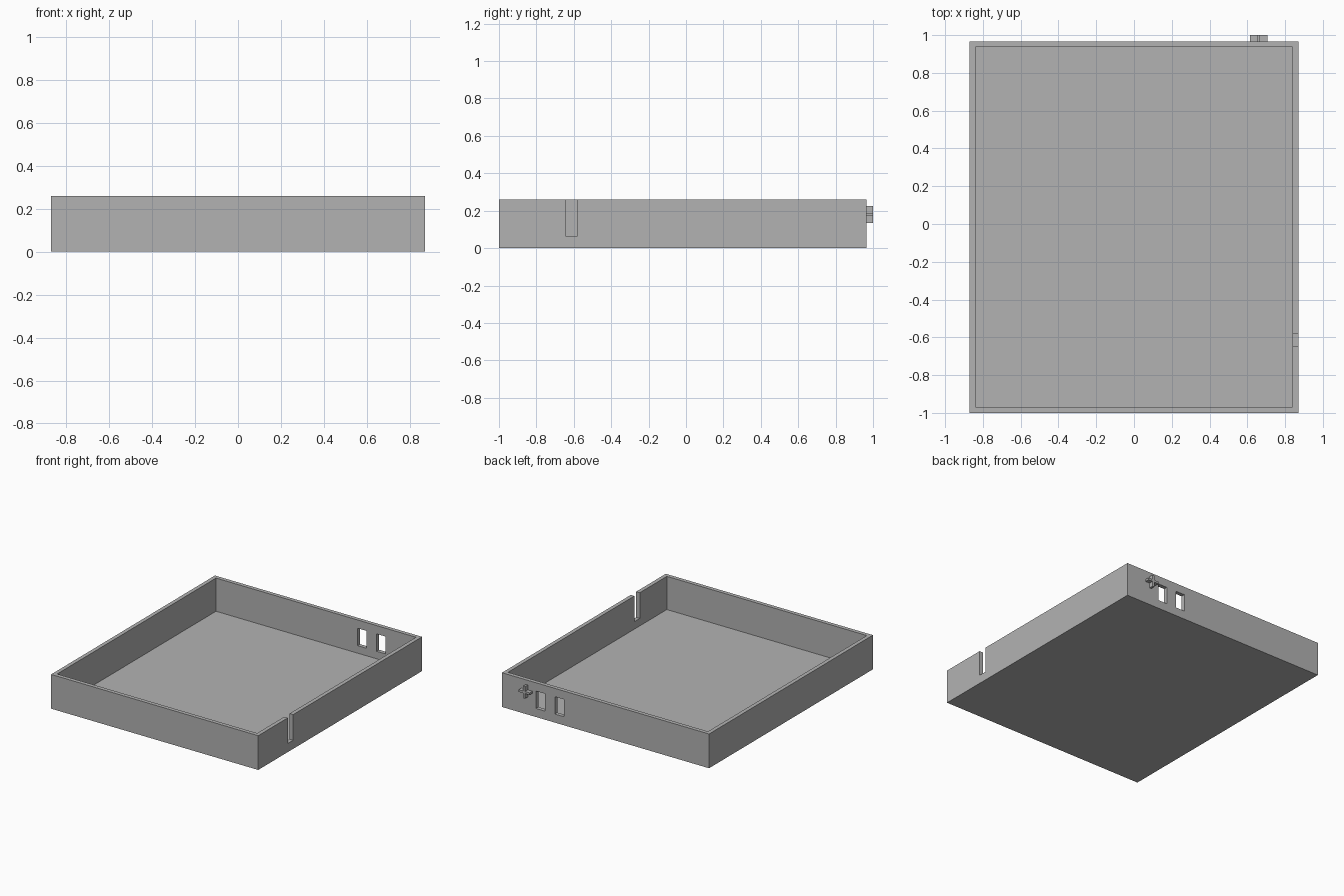
import bpy
import bmesh

default = bpy.data.objects.get("Cube")
if default:
    bpy.data.objects.remove(default, do_unlink=True)

grey = bpy.data.materials.new("plain grey")
grey.use_nodes = True
colour = (0.448, 0.448, 0.448, 1)
grey.diffuse_color = colour
grey.node_tree.nodes["Principled BSDF"].inputs["Base Color"].default_value = colour

W, FRONT, BACK, H = 0.87, -1.0, 0.966, 0.26   # outer shell
WALL, FLOOR = 0.03, 0.008


def box(name, x, y, z):
    """Box spanning the given (low, high) ranges."""
    bm = bmesh.new()
    bmesh.ops.create_cube(bm, size=1)
    for v in bm.verts:
        v.co = [r[0] if c < 0 else r[1] for c, r in zip(v.co, (x, y, z))]
    mesh = bpy.data.meshes.new(name)
    bm.to_mesh(mesh)
    bm.free()
    mesh.materials.append(grey)
    obj = bpy.data.objects.new(name, mesh)
    bpy.context.collection.objects.link(obj)
    return obj


def combine(target, other, operation):
    """Apply a boolean and remove the helper object."""
    other.hide_render = True
    mod = target.modifiers.new(operation, "BOOLEAN")
    mod.operation = operation
    mod.solver = "EXACT"
    mod.object = other
    bpy.context.view_layer.objects.active = target
    bpy.ops.object.modifier_apply(modifier=mod.name)
    bpy.data.objects.remove(other, do_unlink=True)


# Open tray with thin floor
tray = box("tray", (-W, W), (FRONT, BACK), (0, H))
combine(tray, box("cavity", (WALL - W, W - WALL), (FRONT + WALL, BACK - WALL),
                  (FLOOR, H + 0.1)), "DIFFERENCE")

# Slot in the left wall, open at the top
combine(tray, box("slot", (W - 0.06, W + 0.05), (-0.645, -0.58),
                  (0.065, H + 0.1)), "DIFFERENCE")

# Two windows through the back wall
for x in (0.35, 0.51):
    combine(tray, box("window", (x, x + 0.075), (BACK - 0.06, BACK + 0.05),
                      (0.065, 0.197)), "DIFFERENCE")

# Raised plus sign on the back wall
X, Z, LONG, THIN = 0.66, 0.18, 0.046, 0.008
depth = (BACK - 0.004, 1.0)
plus = box("plus_sign", (X - LONG, X + LONG), depth, (Z - THIN, Z + THIN))
combine(plus, box("upright", (X - THIN, X + THIN), depth, (Z - LONG, Z + LONG)), "UNION")
